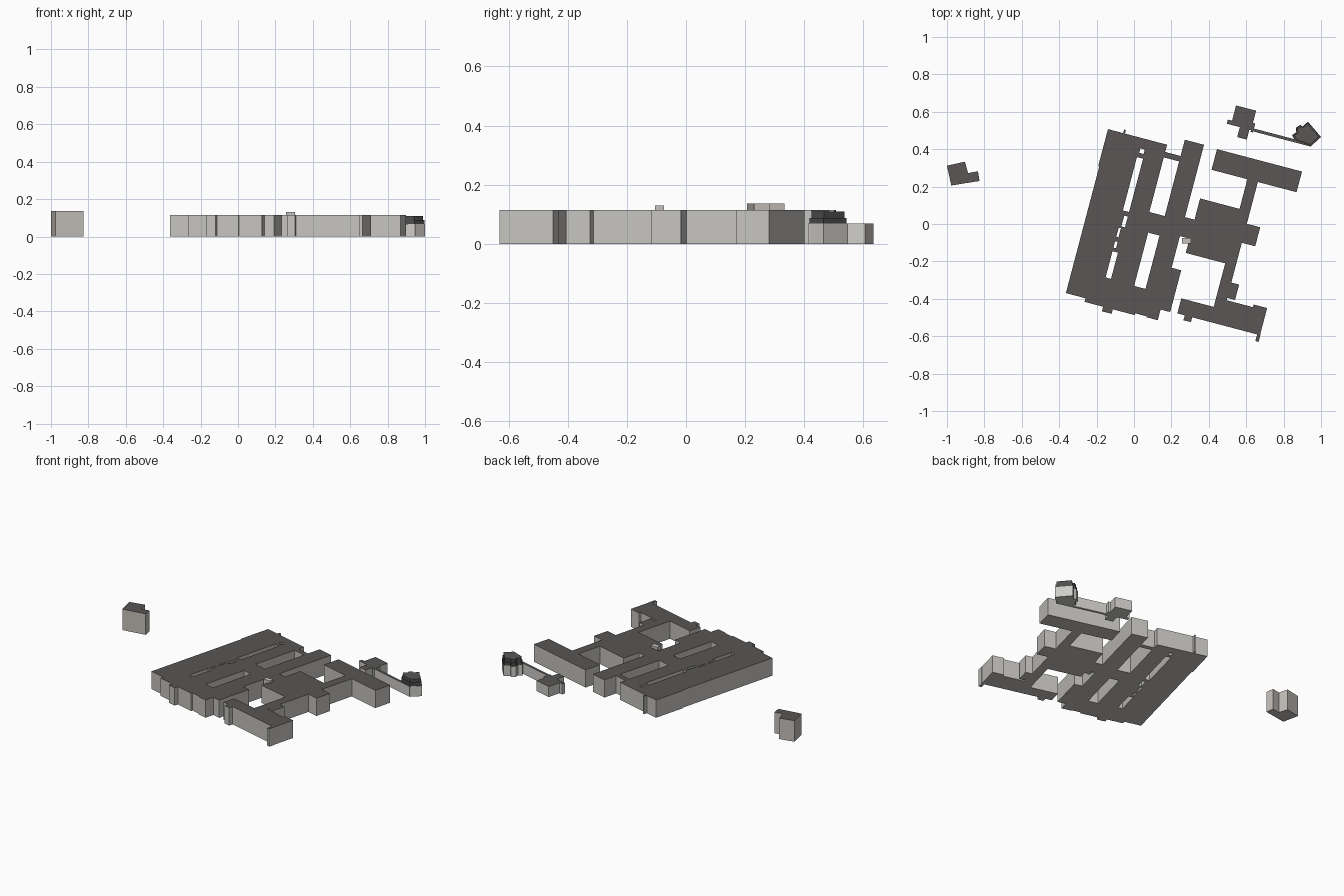
import bpy, bmesh, math

if "Cube" in bpy.data.objects:
    bpy.data.objects.remove(bpy.data.objects["Cube"])

# The site grid is turned about 14.8 degrees clockwise from the x/y axes
ANG = math.radians(14.77)
C, S = math.cos(ANG), math.sin(ANG)


def material(name, rgb):
    m = bpy.data.materials.new(name)
    m.diffuse_color = (*rgb, 1)
    m.use_nodes = True
    m.node_tree.nodes["Principled BSDF"].inputs["Base Color"].default_value = m.diffuse_color
    return m


WALL = material("pale_grey_wall", (0.56, 0.55, 0.52))
WARM = material("warm_grey_wall", (0.55, 0.515, 0.485))
LIGHT = material("light_wall", (0.62, 0.61, 0.585))
ROOF = material("dark_roof", (0.10, 0.092, 0.09))
SLATE = material("slate_tier", (0.075, 0.075, 0.075))


def finish(bm, name, wall, roof):
    """Clean up; upward faces take the roof colour, all others the wall colour."""
    bmesh.ops.remove_doubles(bm, verts=bm.verts[:], dist=0.0003)
    bmesh.ops.recalc_face_normals(bm, faces=bm.faces[:])
    bmesh.ops.dissolve_limit(bm, angle_limit=0.01, verts=bm.verts[:], edges=bm.edges[:])
    bm.normal_update()
    for f in bm.faces:
        f.material_index = 1 if f.normal.z > 0.5 else 0
    me = bpy.data.meshes.new(name)
    bm.to_mesh(me)
    bm.free()
    me.materials.append(wall)
    me.materials.append(roof)
    bpy.context.collection.objects.link(bpy.data.objects.new(name, me))


def prism(name, pts, z0, z1, wall=WALL, roof=ROOF):
    """Straight-sided block over a polygon outline."""
    bm = bmesh.new()
    lo = [bm.verts.new((x, y, z0)) for x, y in pts]
    hi = [bm.verts.new((x, y, z1)) for x, y in pts]
    bm.faces.new(lo[::-1])
    bm.faces.new(hi)
    n = len(pts)
    for i in range(n):
        j = (i + 1) % n
        bm.faces.new((lo[i], lo[j], hi[j], hi[i]))
    finish(bm, name, wall, roof)


def block(name, solids, holes, h, wall=WALL, roof=ROOF):
    """One clean shell from the union of (u0, u1, v0, v1) rectangles minus holes."""
    rects = solids + holes
    us = sorted({r[k] for r in rects for k in (0, 1)})
    vs = sorted({r[k] for r in rects for k in (2, 3)})

    def inside(r, u, v):
        return r[0] < u < r[1] and r[2] < v < r[3]

    cells = set()
    for i in range(len(us) - 1):
        for j in range(len(vs) - 1):
            u, v = (us[i] + us[i + 1]) / 2, (vs[j] + vs[j + 1]) / 2
            if any(inside(r, u, v) for r in solids) and not any(inside(r, u, v) for r in holes):
                cells.add((i, j))
    bm = bmesh.new()
    cache = {}

    def vert(i, j, z):
        if (i, j, z) not in cache:
            u, v = us[i], vs[j]
            cache[i, j, z] = bm.verts.new((C * u + S * v, C * v - S * u, z))
        return cache[i, j, z]

    for i, j in cells:
        ring = [(i, j), (i + 1, j), (i + 1, j + 1), (i, j + 1)]
        bm.faces.new([vert(*p, h) for p in ring])
        bm.faces.new([vert(*p, 0) for p in ring[::-1]])
        for k, (di, dj) in enumerate([(0, -1), (1, 0), (0, 1), (-1, 0)]):
            if (i + di, j + dj) not in cells:
                a, b = ring[k], ring[(k + 1) % 4]
                bm.faces.new((vert(*a, 0), vert(*b, 0), vert(*b, h), vert(*a, h)))
    finish(bm, name, wall, roof)


# Main complex: parallel wings, courtyards, hall, spine and end bars
block("main_complex", [
    (-.258, .063, -.45, .455),      # west wings
    (-.264, -.258, .25, .455),      # west wall step
    (-.18, -.17, .455, .475),       # north pier
    (.063, .148, .385, .415),       # north link
    (.063, .148, -.025, .083),      # cross link
    (.063, .085, -.45, -.025),      # middle wing widening
    (.085, .153, -.46, -.32),       # south link
    (.148, .254, -.46, .505),       # east wing
    (.254, .307, -.406, -.175),     # east wing annex
    (-.15, .128, -.47, -.45),       # south steps
    (-.047, .007, -.495, -.47),
    (.19, .254, -.465, -.46),
    (.254, .307, .0, .105),         # hall link
    (.307, .54, -.079, .222),       # central hall
    (.525, .583, -.33, .40),        # spine
    (.583, .657, .05, .155),        # spine bays
    (.583, .626, -.255, -.17),
    (.327, .797, .386, .50),        # north bar
    (.346, .803, -.403, -.32),      # south bar
    (.555, .803, -.33, -.268),
    (.728, .803, -.268, -.253),
    (.387, .428, -.43, -.40),
    (.787, .805, -.44, -.40),
], [
    (-.076, -.042, .055, .35),      # narrow courts
    (-.07, -.046, .375, .4),
    (-.074, -.044, -.315, -.17),
    (-.074, -.06, -.15, -.115),
    (-.062, -.042, -.03, .03),
    (-.074, -.062, -.09, -.04),
], 0.115)

# Small stair block beside the hall
prism("stair_block", [(.257, -.105), (.305, -.105), (.305, -.075), (.257, -.075)],
      0, .13, WALL, WALL)

# Detached building to the west
prism("detached_building", [(-1, .312), (-.977, .206), (-.826, .23), (-.834, .282),
                            (-.887, .272), (-.904, .333)], 0, .136, WARM)

# Low annex and its corridor
block("annex_and_corridor", [
    (.366, .477, .645, .752),
    (.343, .37, .645, .668),
    (.415, .468, .59, .645),
    (.477, .49, .635, .685),
    (.49, .81, .641, .657),
], [], 0.068, LIGHT)

# Notched five-sided pavilion with two stepped dark tiers
BASE = [(.845, .475), (.86, .447), (.945, .415), (1.0, .465), (.93, .547),
        (.9, .52), (.89, .53), (.865, .515), (.868, .49)]


def scaled(k, cx=.922, cy=.478):
    return [(cx + (x - cx) * k, cy + (y - cy) * k) for x, y in BASE]


prism("pavilion_base", BASE, 0, .068, LIGHT)
prism("pavilion_lower_tier", scaled(.95), .068, .088, SLATE, ROOF)
prism("pavilion_upper_tier", scaled(.85), .088, .11, SLATE, ROOF)
